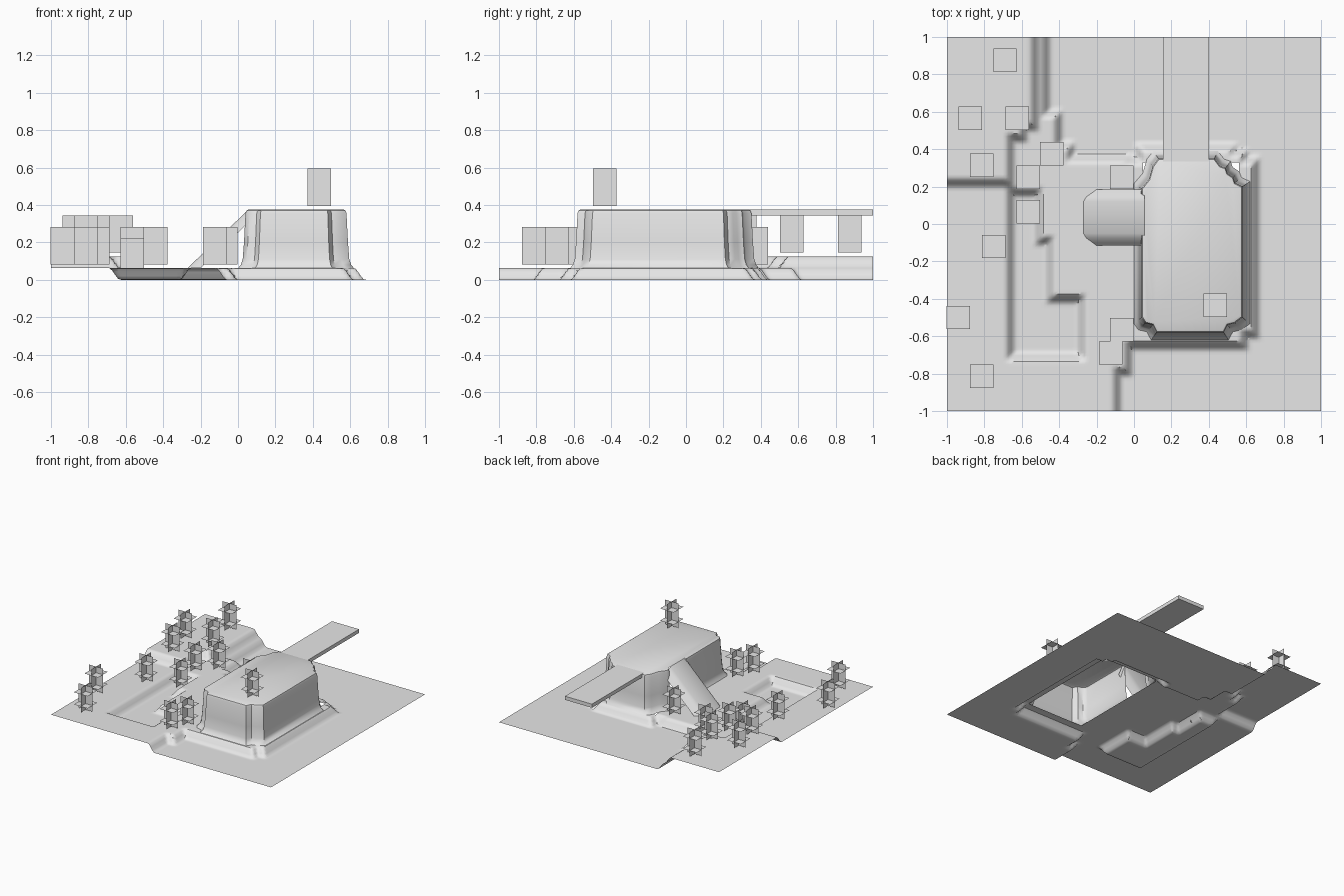
import bpy
import bmesh
import math
from mathutils import Vector

cube = bpy.data.objects.get("Cube")
if cube:
    bpy.data.objects.remove(cube, do_unlink=True)

grey = bpy.data.materials.new("plain_grey")
grey.use_nodes = True
grey.diffuse_color = (0.8, 0.8, 0.8, 1)
for node in grey.node_tree.nodes:
    if node.type == "BSDF_PRINCIPLED":
        node.inputs["Base Color"].default_value = grey.diffuse_color

STEP = 0.0625       # height of one terrace
ROOF = 6 * STEP     # height of the main block


def make_object(name, bm, smooth=False):
    mesh = bpy.data.meshes.new(name)
    bm.to_mesh(mesh)
    bm.free()
    mesh.materials.append(grey)
    obj = bpy.data.objects.new(name, mesh)
    bpy.context.collection.objects.link(obj)
    if smooth:
        bpy.ops.object.select_all(action="DESELECT")
        obj.select_set(True)
        bpy.context.view_layer.objects.active = obj
        bpy.ops.object.shade_smooth_by_angle(angle=math.radians(40))
    return obj


def add_face(bm, points):
    return bm.faces.new([bm.verts.new(p) for p in points])


# Terrace areas as overlapping rectangles: left, front, right, back
FAR = 1.2
low_terrace = [
    (-FAR, -FAR, -.06, .2), (-.5, -.82, 0, .38),
    (-.3, -.68, .62, .37), (-.3, -.62, .68, .37),
    (0, 0, .62, .41), (0, 0, .56, .44),
    (-FAR, 0, -.25, .38), (-FAR, 0, -.31, .45),
    (-FAR, 0, -.375, .62), (-FAR, 0, -.44, FAR),
]
high_terrace = [
    (-FAR, .19, -.63, FAR), (-FAR, .43, -.56, FAR), (-FAR, .49, -.5, FAR),
]
sunken_yard = [
    (-.69, -.74, -.25, -.37), (-.69, -.6, -.42, -.06), (-.69, -.4, -.48, .2),
]


def rise(areas, x, y):
    """Soft step from 0 outside the areas to 1 inside them."""
    depth = max(min(x - left, right - x, y - front, back - y)
                for left, front, right, back in areas)
    t = min(max(depth / 0.06, 0), 1)
    return t * t * (3 - 2 * t)


def ground_height(x, y):
    level = rise(low_terrace, x, y) + rise(high_terrace, x, y)
    return STEP * (level - rise(sunken_yard, x, y))


# Ground sheet with soft terrace banks, open beneath the main block
bm = bmesh.new()
bmesh.ops.create_grid(bm, x_segments=128, y_segments=128, size=1)
for v in bm.verts:
    v.co.z = ground_height(v.co.x, v.co.y)
hidden = []
for f in bm.faces:
    c = f.calc_center_median()
    if .05 < c.x < .56 and -.56 < c.y < .33:
        hidden.append(f)
bmesh.ops.delete(bm, geom=hidden, context="FACES")
make_object("ground", bm, True)

# Main block: stepped corners, flared foot, open where the ramp arrives
outline = [
    (.04, -.06), (.04, -.5), (.06, -.53), (.1, -.54), (.12, -.58),
    (.48, -.58), (.5, -.54), (.54, -.53), (.58, -.5),
    (.58, .2), (.54, .22), (.53, .25), (.5, .27), (.49, .3),
    (.46, .31), (.43, .35), (.13, .35), (.1, .31), (.08, .24),
    (.04, .19), (.04, .16),
]
middle = Vector((.31, -.115))
half = Vector((.27, .465))
profile = [(STEP, .04), (.08, .025), (.11, .015), (.2, .008),
           (.355, 0), (.37, -.005), (ROOF, -.015)]
bm = bmesh.new()
rings = []
for z, outset in profile:
    ring = []
    for x, y in outline:
        px = middle.x + (x - middle.x) * (1 + outset / half.x)
        py = middle.y + (y - middle.y) * (1 + outset / half.y)
        ring.append(bm.verts.new((px, py, z)))
    rings.append(ring)
for lower, upper in zip(rings, rings[1:]):
    for i in range(len(outline) - 1):
        bm.faces.new((lower[i], lower[i + 1], upper[i + 1], upper[i]))
bm.faces.new(rings[-1])
make_object("main_block", bm, True)

# Ramp: sloping deck with rolled side edges
bm = bmesh.new()
section = [(-.115, -.07), (-.1, -.05), (-.075, -.015), (-.05, 0),
           (.12, 0), (.145, -.015), (.17, -.05), (.185, -.07)]
foot, head = [], []
for y, drop in section:
    foot.append(bm.verts.new((-.27 - drop, y, STEP)))
    head.append(bm.verts.new((.055, y, ROOF + drop)))
for i in range(len(section) - 1):
    bm.faces.new((foot[i], head[i], head[i + 1], foot[i + 1]))
make_object("ramp", bm, True)

# Flat walkway running from the roof to the back edge
bm = bmesh.new()
bmesh.ops.create_cube(bm, size=1)
bmesh.ops.scale(bm, vec=(.245, .68, .03), verts=bm.verts)
bmesh.ops.translate(bm, vec=(.2775, .66, ROOF - .015), verts=bm.verts)
make_object("walkway", bm)

# Tree: two crossed upright cards and two level cards
bm = bmesh.new()
r, tall = STEP, 0.2
add_face(bm, [(r, 0, 0), (-r, 0, 0), (-r, 0, tall), (r, 0, tall)])
add_face(bm, [(0, -r, 0), (0, r, 0), (0, r, tall), (0, -r, tall)])
for z in (tall / 4, tall * 3 / 4):
    add_face(bm, [(-r, -r, z), (r, -r, z), (r, r, z), (-r, r, z)])
first_tree = make_object("tree", bm)

spots = [
    (-.69, .875), (-.875, .565), (-.625, .565), (-.815, .315), (-.44, .375),
    (-.565, .25), (-.065, .25), (-.75, -.12), (-.565, .065), (-.94, -.5),
    (-.815, -.815), (-.065, -.565), (-.125, -.69), (.435, -.435),
]
for i, (x, y) in enumerate(spots):
    tree = first_tree
    if i:
        tree = bpy.data.objects.new("tree", first_tree.data)
        bpy.context.collection.objects.link(tree)
    # Trees sit on the nearest whole terrace, or on the roof
    base = ROOF if x > 0 else round(ground_height(x, y) / STEP) * STEP
    tree.location = (x, y, base + .02)
